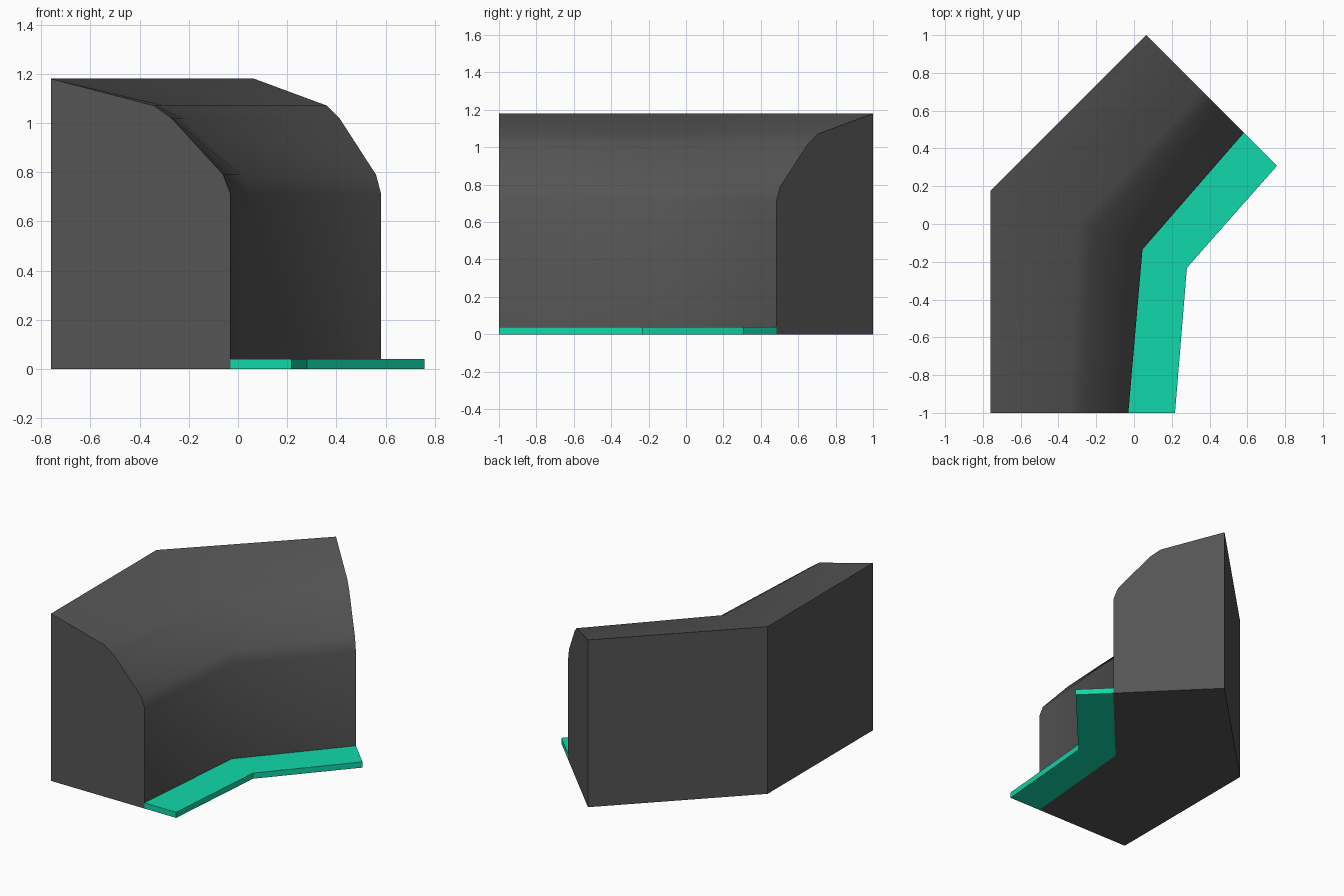
import bpy, bmesh, math
from mathutils import Vector

if "Cube" in bpy.data.objects:
    bpy.data.objects.remove(bpy.data.objects["Cube"])


def material(name, rgb):
    m = bpy.data.materials.new(name)
    m.diffuse_color = (*rgb, 1)
    m.use_nodes = True
    m.node_tree.nodes["Principled BSDF"].inputs["Base Color"].default_value = m.diffuse_color
    return m


def loft(name, stations, profile, mat):
    """Sweep a closed (fraction, z) profile through (back, front) plan stations."""
    bm = bmesh.new()
    rings = []
    for back, front in stations:
        b, f = Vector(back), Vector(front)
        rings.append([bm.verts.new((*b.lerp(f, t), z)) for t, z in profile])
    n = len(profile)
    for a, b in zip(rings, rings[1:]):
        for i in range(n):
            j = (i + 1) % n
            bm.faces.new((a[i], a[j], b[j]))
            bm.faces.new((a[i], b[j], b[i]))
    bm.faces.new(rings[0])
    bm.faces.new(rings[-1][::-1])
    # merge the triangle pairs that are truly flat
    bmesh.ops.recalc_face_normals(bm, faces=bm.faces[:])
    mesh = bpy.data.meshes.new(name)
    bm.to_mesh(mesh)
    bm.free()
    obj = bpy.data.objects.new(name, mesh)
    bpy.context.collection.objects.link(obj)
    mesh.materials.append(mat)
    return obj


# plan lines at the front end, the bend and the far end
back = [(-0.76, -1), (-0.76, 0.175), (0.065, 1)]
edge = [(-0.03, -1), (0.045, -0.135), (0.582, 0.483)]
outer = [(0.217, -1), (0.28, -0.232), (0.757, 0.308)]

# bent wall with a rounded shoulder
wall = loft("wall", list(zip(back, edge)),
            [(0, 0), (0, 1.18), (0.575, 1.07), (0.671, 1.02),
             (0.959, 0.79), (1, 0.71), (1, 0)],
            material("dark_grey", (0.09, 0.09, 0.09)))
bpy.context.view_layer.objects.active = wall
wall.select_set(True)
bpy.ops.object.shade_smooth_by_angle(angle=math.radians(40))
wall.select_set(False)

# thin walkway strip along the foot of the wall
loft("foot_strip", list(zip(edge, outer)),
     [(0, 0), (0, 0.04), (1, 0.04), (1, 0)],
     material("green", (0.005, 0.69, 0.40)))
